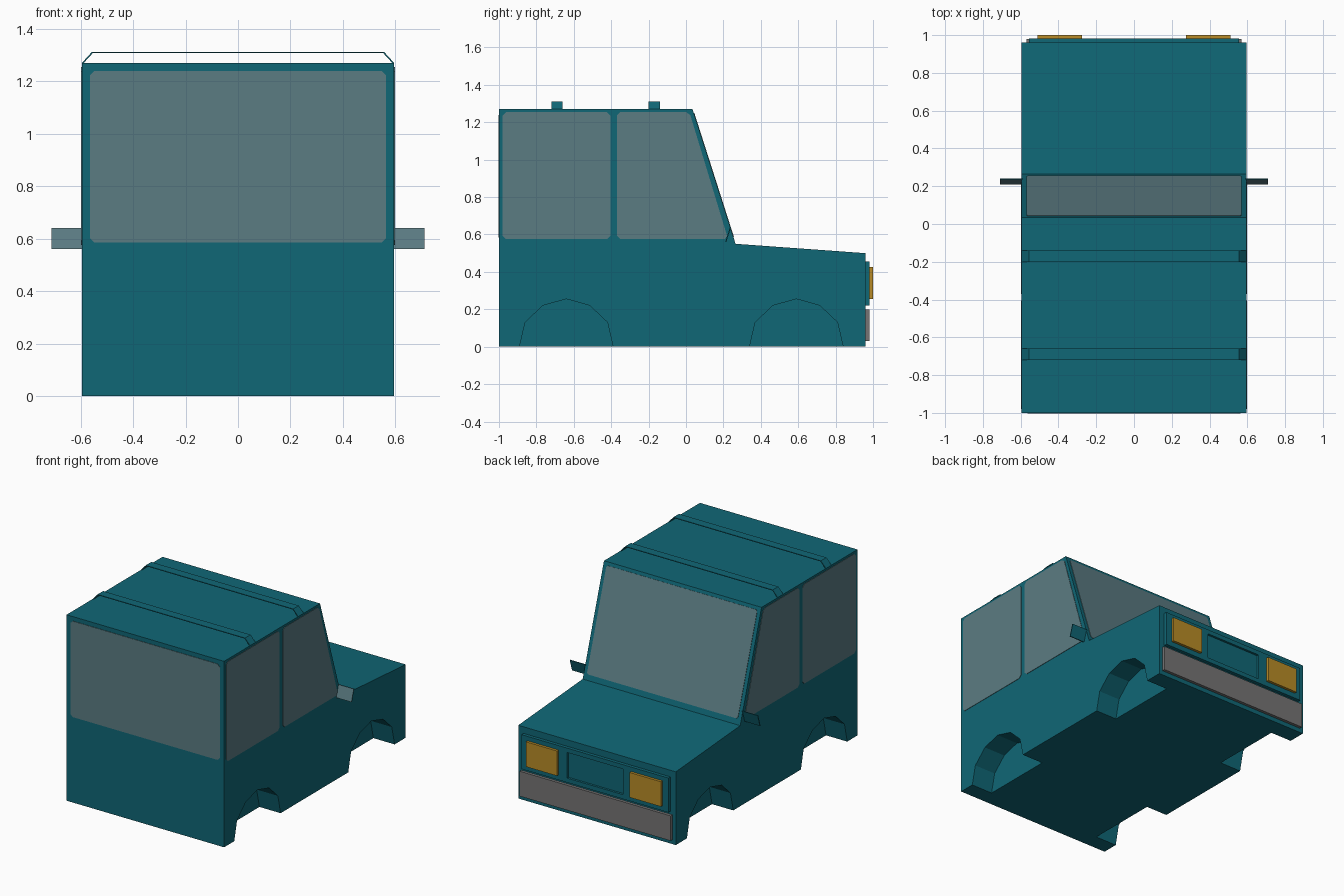
import bpy, bmesh, math
from mathutils import Vector

if "Cube" in bpy.data.objects:
    bpy.data.objects.remove(bpy.data.objects["Cube"])

def material(name, rgb):
    m = bpy.data.materials.new(name)
    m.diffuse_color = (*rgb, 1)
    m.use_nodes = True
    m.node_tree.nodes["Principled BSDF"].inputs["Base Color"].default_value = m.diffuse_color
    return m

TEAL = material("teal paint", (0.005, 0.135, 0.18))
GLASS = material("grey glass", (0.105, 0.2, 0.225))
AMBER = material("amber lamp", (0.48, 0.26, 0.02))
GREY = material("grey bumper", (0.18, 0.175, 0.175))

def extrude(name, pts, vec, *mats):
    """Solid made by sweeping a flat outline along vec."""
    bm = bmesh.new()
    face = bm.faces.new([bm.verts.new(p) for p in pts])
    if Vector(vec).length > 0:
        geo = bmesh.ops.extrude_face_region(bm, geom=[face], use_keep_orig=True)
        bmesh.ops.translate(bm, vec=vec, verts=[g for g in geo["geom"] if isinstance(g, bmesh.types.BMVert)])
        bmesh.ops.recalc_face_normals(bm, faces=bm.faces)
    me = bpy.data.meshes.new(name)
    bm.to_mesh(me)
    bm.free()
    for m in mats:
        me.materials.append(m)
    ob = bpy.data.objects.new(name, me)
    bpy.context.collection.objects.link(ob)
    return ob

def side_prism(name, yz, x0, x1, mat):
    return extrude(name, [(x0, y, z) for y, z in yz], (x1 - x0, 0, 0), mat)

def box(name, x0, x1, y0, y1, z0, z1, mat):
    return side_prism(name, [(y0, z0), (y1, z0), (y1, z1), (y0, z1)], x0, x1, mat)

def cut(ob, cutter):
    mod = ob.modifiers.new("cut", 'BOOLEAN')
    mod.operation = 'DIFFERENCE'
    mod.solver = 'EXACT'
    mod.object = cutter
    bpy.context.view_layer.objects.active = ob
    bpy.ops.object.modifier_apply(modifier=mod.name)
    bpy.data.objects.remove(cutter)

def clipped(pts, c=0.018):
    """Outline with its corners clipped."""
    out = []
    pts = [Vector(p) for p in pts]
    for i, p in enumerate(pts):
        for q in (pts[i - 1], pts[(i + 1) % len(pts)]):
            out.append(p + (q - p).normalized() * c)
    return out

W = 0.595
# body shell with wheel arches
body = side_prism("body", [(-1, 0), (0.96, 0), (0.96, 0.5), (0.265, 0.55),
                           (0.035, 1.27), (-1, 1.27)], -W, W, TEAL)
arch = [(-0.25, -0.1), (-0.25, 0), (-0.22, 0.13), (-0.125, 0.22), (0, 0.255),
        (0.125, 0.22), (0.22, 0.13), (0.25, 0), (0.25, -0.1)]
for yc in (-0.64, 0.59):
    for s in (-1, 1):
        cut(body, side_prism("arch_cutter", [(yc + y, z) for y, z in arch], s * 0.435, s * 0.7, TEAL))

# side windows
for s, side in ((-1, "left"), (1, "right")):
    for part, yz in (("rear", [(-0.98, 0.575), (-0.405, 0.575), (-0.405, 1.255), (-0.98, 1.255)]),
                     ("front", [(-0.37, 0.575), (0.225, 0.575), (0.018, 1.255), (-0.37, 1.255)])):
        extrude(f"{side}_{part}_window", clipped([(s * W, y, z) for y, z in yz]), (s * 0.003, 0, 0), GLASS)

# rear window
extrude("rear_window", clipped([(-0.565, -1, 0.585), (0.565, -1, 0.585),
                                (0.565, -1, 1.24), (-0.565, -1, 1.24)]), (0, -0.003, 0), GLASS)

# windscreen on the sloped pillar line
low, high = Vector((0, 0.265, 0.55)), Vector((0, 0.035, 1.27))
a, b = low.lerp(high, 0.05), low.lerp(high, 0.97)
X = Vector((0.57, 0, 0))
n = Vector((0, 0.72, 0.23)).normalized() * 0.003
extrude("windscreen", clipped([a - X, a + X, b + X, b - X], 0.01), n, GLASS)

# roof bars: thin open bridges
for i, y in enumerate((-0.69, -0.17)):
    outer = [(-W, 1.27), (-0.557, 1.312), (0.557, 1.312), (W, 1.27)]
    inner = [(W - 0.007, 1.27), (0.554, 1.307), (-0.554, 1.307), (-W + 0.007, 1.27)]
    extrude(f"roof_bar_{i + 1}", [(x, y - 0.03, z) for x, z in outer + inner], (0, 0.06, 0), TEAL)

# tilted door mirrors, glass facing backwards
for s, side in ((-1, "left"), (1, "right")):
    x0, x1 = s * (W - 0.005), s * 0.71
    m = extrude(f"{side}_mirror", [(x0, 0.21, 0.56), (x1, 0.21, 0.56), (x1, 0.235, 0.64), (x0, 0.235, 0.64)],
                (0, 0.006, 0), TEAL, GLASS)
    for p in m.data.polygons:
        p.material_index = 1 if p.normal.y < -0.5 else 0

# grille panel with a recessed centre
grille = box("grille", -0.555, 0.555, 0.955, 0.982, 0.22, 0.455, TEAL)
cut(grille, box("grille_cutter", -0.21, 0.21, 0.967, 1.1, 0.25, 0.425, TEAL))

# headlights and bumper
for s, side in ((-1, "left"), (1, "right")):
    box(f"{side}_headlight", s * 0.275, s * 0.51, 0.978, 1.0, 0.255, 0.425, AMBER)
box("bumper", -0.57, 0.57, 0.955, 0.98, 0.03, 0.2, GREY)
